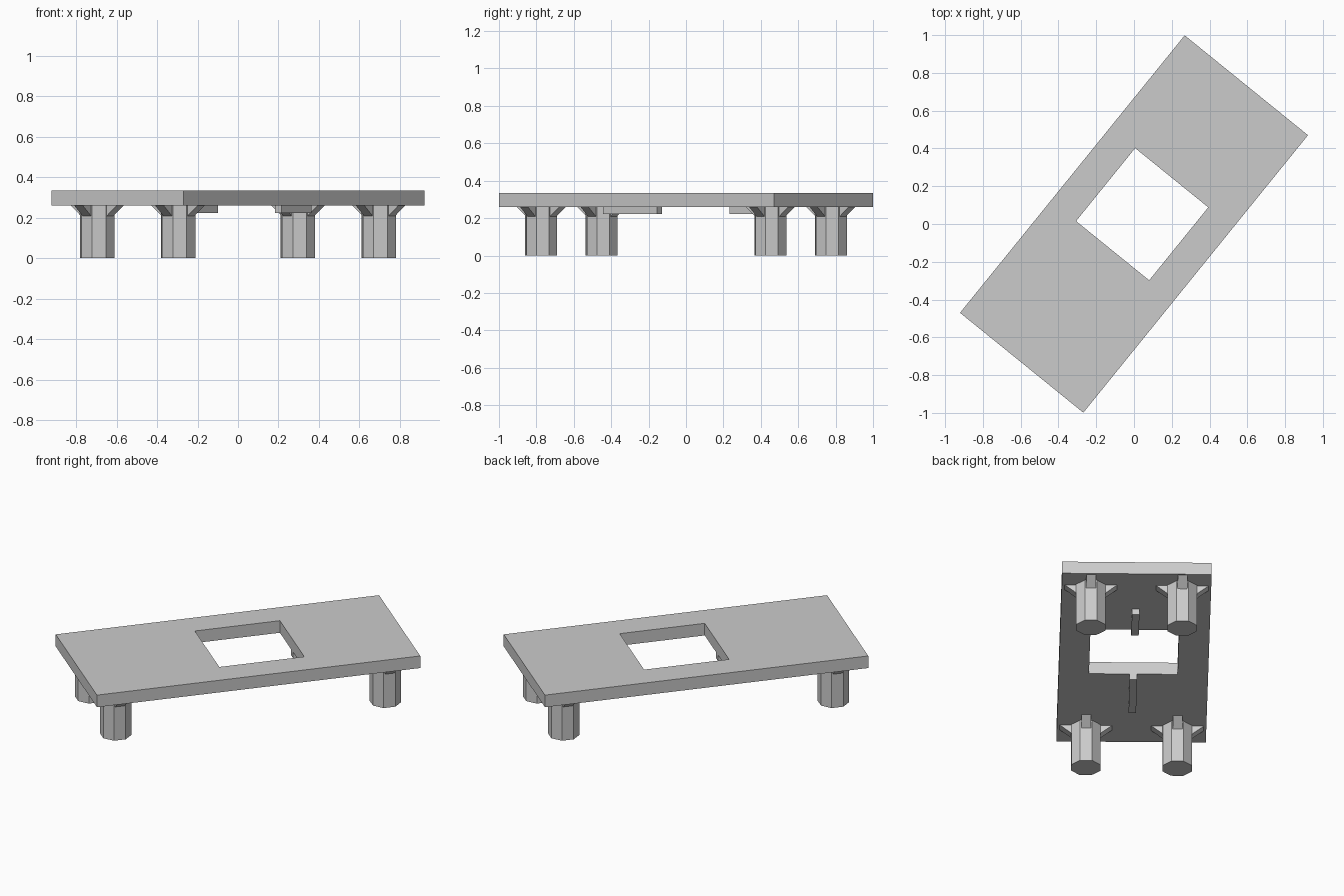
import bpy, bmesh
from math import radians, cos, sin, pi
from mathutils import Matrix

cube = bpy.data.objects.get("Cube")
if cube:
    bpy.data.objects.remove(cube, do_unlink=True)

TOP, UNDER = 0.335, 0.26          # tabletop heights
TURN = Matrix.Rotation(radians(51), 4, 'Z')

grey = bpy.data.materials.new("plain grey")
grey.use_nodes = True
colour = (0.6, 0.6, 0.6, 1)
grey.diffuse_color = colour
grey.node_tree.nodes["Principled BSDF"].inputs["Base Color"].default_value = colour


def finish(name, bm, place=Matrix.Identity(4)):
    bmesh.ops.recalc_face_normals(bm, faces=bm.faces)
    mesh = bpy.data.meshes.new(name)
    bm.to_mesh(mesh)
    bm.free()
    mesh.materials.append(grey)
    ob = bpy.data.objects.new(name, mesh)
    ob.matrix_world = TURN @ place
    bpy.context.collection.objects.link(ob)


def prism(bm, points, offset):
    """Face through the points, pushed along the offset into a solid."""
    face = bm.faces.new([bm.verts.new(p) for p in points])
    new = bmesh.ops.extrude_face_region(bm, geom=[face], use_keep_orig=True)["geom"]
    bmesh.ops.translate(bm, vec=offset,
                        verts=[v for v in new if isinstance(v, bmesh.types.BMVert)])


def rectangle(x0, x1, y0, y1, z):
    return [(x0, y0, z), (x1, y0, z), (x1, y1, z), (x0, y1, z)]


# Tabletop: slab with a square opening slightly off centre
HOLE = (-0.181, 0.316)
bm = bmesh.new()
rings = [[bm.verts.new(p) for p in rectangle(*size, z)]
         for size, z in (((-0.945, 0.945, -0.42, 0.42), UNDER),
                         ((-0.945, 0.945, -0.42, 0.42), TOP),
                         ((*HOLE, -0.25, 0.248), TOP),
                         ((*HOLE, -0.25, 0.248), UNDER))]
for a, b in zip(rings, rings[1:] + rings[:1]):
    for i in range(4):
        j = (i + 1) % 4
        bm.faces.new((a[i], a[j], b[j], b[i]))
finish("tabletop", bm)

# Rails under the slab, running outward from the opening
for name, x0, x1 in (("long_rail", -0.554, HOLE[0]), ("short_rail", HOLE[1], 0.552)):
    bm = bmesh.new()
    prism(bm, rectangle(x0, x1, -0.021, 0.021, 0.223), (0, 0, UNDER - 0.223))
    finish(name, bm)

# Octagonal legs, each with four wedge brackets
RADIUS = 0.089
for end, x in (("back", 0.788), ("front", -0.788)):
    for side, y in (("left", -0.257), ("right", 0.257)):
        place = Matrix.Translation((x, y, 0))
        bm = bmesh.new()
        corners = [pi / 8 + i * pi / 4 for i in range(8)]
        prism(bm, [(RADIUS * cos(a), RADIUS * sin(a), 0) for a in corners], (0, 0, UNDER))
        finish(f"{end}_{side}_leg", bm, place)

        bm = bmesh.new()
        for i in range(4):
            before = set(bm.verts)
            prism(bm, [(0.08, -0.027, UNDER), (0.147, -0.027, UNDER),
                       (0.08, -0.027, 0.207)], (0, 0.054, 0))
            bmesh.ops.rotate(bm, verts=[v for v in bm.verts if v not in before],
                             matrix=Matrix.Rotation(i * pi / 2, 3, 'Z'))
        finish(f"{end}_{side}_brackets", bm, place)
